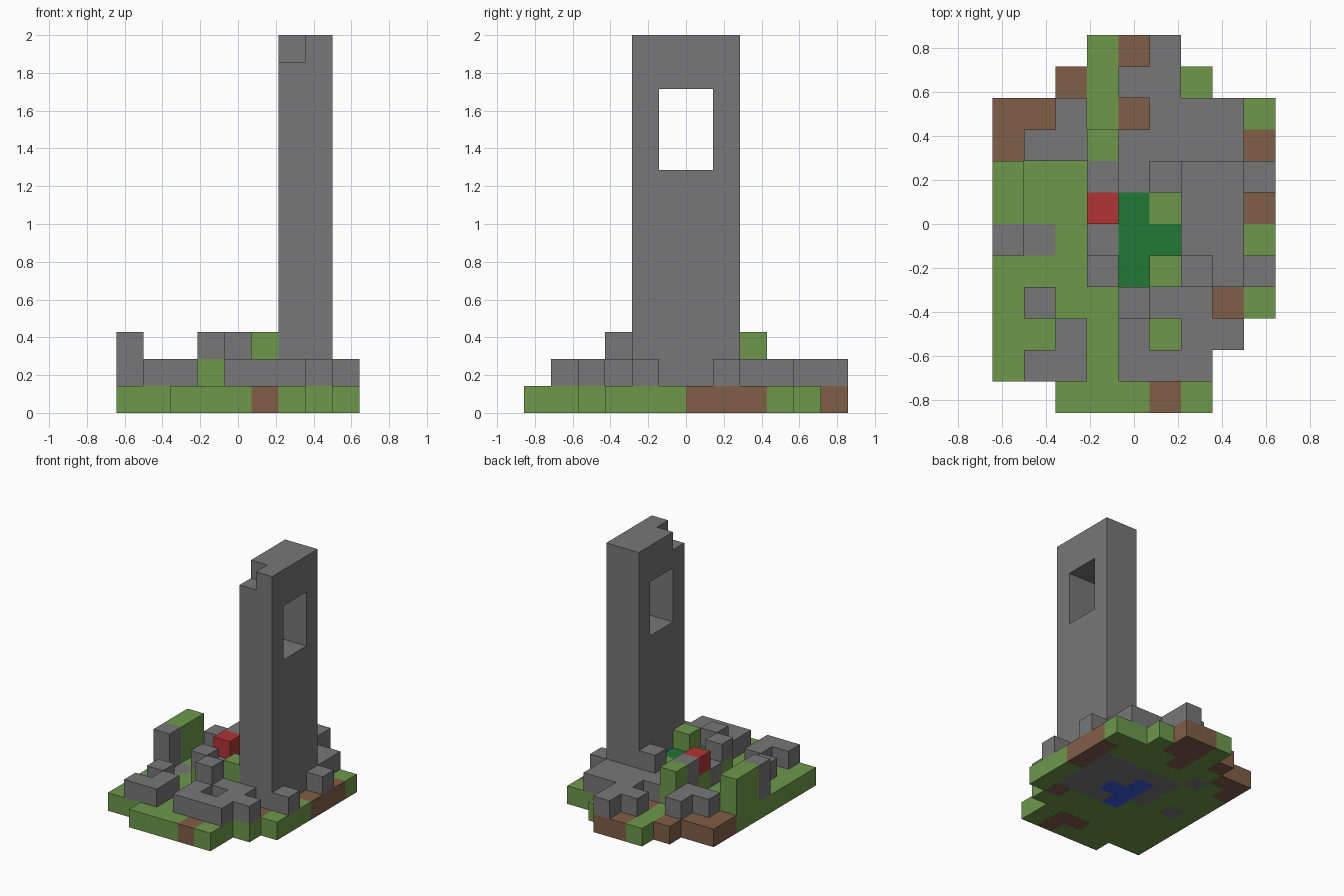
import bpy
import bmesh
import math
from mathutils import Vector

default = bpy.data.objects.get("Cube")
if default:
    bpy.data.objects.remove(default, do_unlink=True)

UNIT = 1 / 7
ORIGIN = Vector((-4.5, -6, 0))


def linear(c):
    c /= 255
    return c / 12.92 if c <= 0.04045 else ((c + 0.055) / 1.055) ** 2.4


def material(name, *rgb):
    m = bpy.data.materials.new(name)
    colour = [linear(c) for c in rgb] + [1]
    m.diffuse_color = colour
    m.use_nodes = True
    m.node_tree.nodes["Principled BSDF"].inputs["Base Color"].default_value = colour
    return m


MATERIALS = {
    "G": material("grass green", 109, 153, 75),
    "B": material("earth brown", 128, 94, 71),
    "S": material("stone grey", 119, 119, 119),
    "W": material("water blue", 58, 88, 225),
    "D": material("leaf green", 33, 120, 55),
    "R": material("red", 178, 52, 52),
}
KEYS = list(MATERIALS)

# Block plans: one letter per block, back row first, left to right along x
GROUND = """
...GBB...
..BGBBG..
BBGGBGGGG
BGSGGGGGB
GGGSSSSSB
GGGSWSSSB
GSGSWWSSG
GGGGWSSSG
GGGGGGGBG
GGGGGGGG.
GGGGBBG..
..GGGBG..
"""
LOW_WALLS = """
.....S...
....SS...
..S..SSS.
.SSGSSSS.
G..SSS..S
G..GDG...
S..SDD...
...GDG..S
.S..SSS..
..S.S.SS.
.SS.SSS..
.........
"""
HIGH_BLOCKS = """
.........
.........
.........
...G.....
G..S.S...
G..R.....
S........
...S.G...
....S....
.........
.........
.........
"""


def layer(plan, k):
    rows = plan.split()[::-1]
    return {(i, j, k): c for j, row in enumerate(rows)
            for i, c in enumerate(row) if c != "."}


# Tower: solid shaft with a window through it and one broken top corner
tower = {(i, j, k): "S" for i in (6, 7) for j in range(4, 8) for k in range(1, 14)
         if not (j in (5, 6) and 9 <= k < 12)}
del tower[6, 4, 13]

walls = layer(LOW_WALLS, 1) | layer(HIGH_BLOCKS, 2)


def pick(cells, letters):
    return {p: c for p, c in cells.items() if c in letters}


parts = {
    "ground": layer(GROUND, 0),
    "ruined_walls": pick(walls, "S"),
    "grass_mounds": pick(walls, "G"),
    "pond_plants": pick(walls, "D"),
    "red_block": pick(walls, "R"),
    "tower": tower,
}
filled = set().union(*parts.values())


def build(name, cells):
    """Mesh the exposed block sides, then merge flat areas of one colour."""
    bm = bmesh.new()
    for cell, letter in cells.items():
        centre = Vector(cell) + Vector((0.5, 0.5, 0.5)) + ORIGIN
        for axis in range(3):
            for sign in (-1, 1):
                n = Vector((0, 0, 0))
                n[axis] = sign
                if tuple(int(a + b) for a, b in zip(cell, n)) in filled:
                    continue
                u = Vector((0, 0, 0))
                u[(axis + 1) % 3] = 0.5
                v = n.cross(u)
                corners = (-u - v, u - v, u + v, v - u)
                face = bm.faces.new([bm.verts.new((centre + n / 2 + c) * UNIT)
                                     for c in corners])
                face.material_index = KEYS.index(letter)
    bmesh.ops.remove_doubles(bm, verts=bm.verts, dist=UNIT / 100)
    bmesh.ops.dissolve_limit(bm, angle_limit=math.radians(1), verts=bm.verts,
                             edges=bm.edges, delimit={"MATERIAL"})
    mesh = bpy.data.meshes.new(name)
    bm.to_mesh(mesh)
    bm.free()
    for m in MATERIALS.values():
        mesh.materials.append(m)
    bpy.context.collection.objects.link(bpy.data.objects.new(name, mesh))


for part, cells in parts.items():
    build(part, cells)
